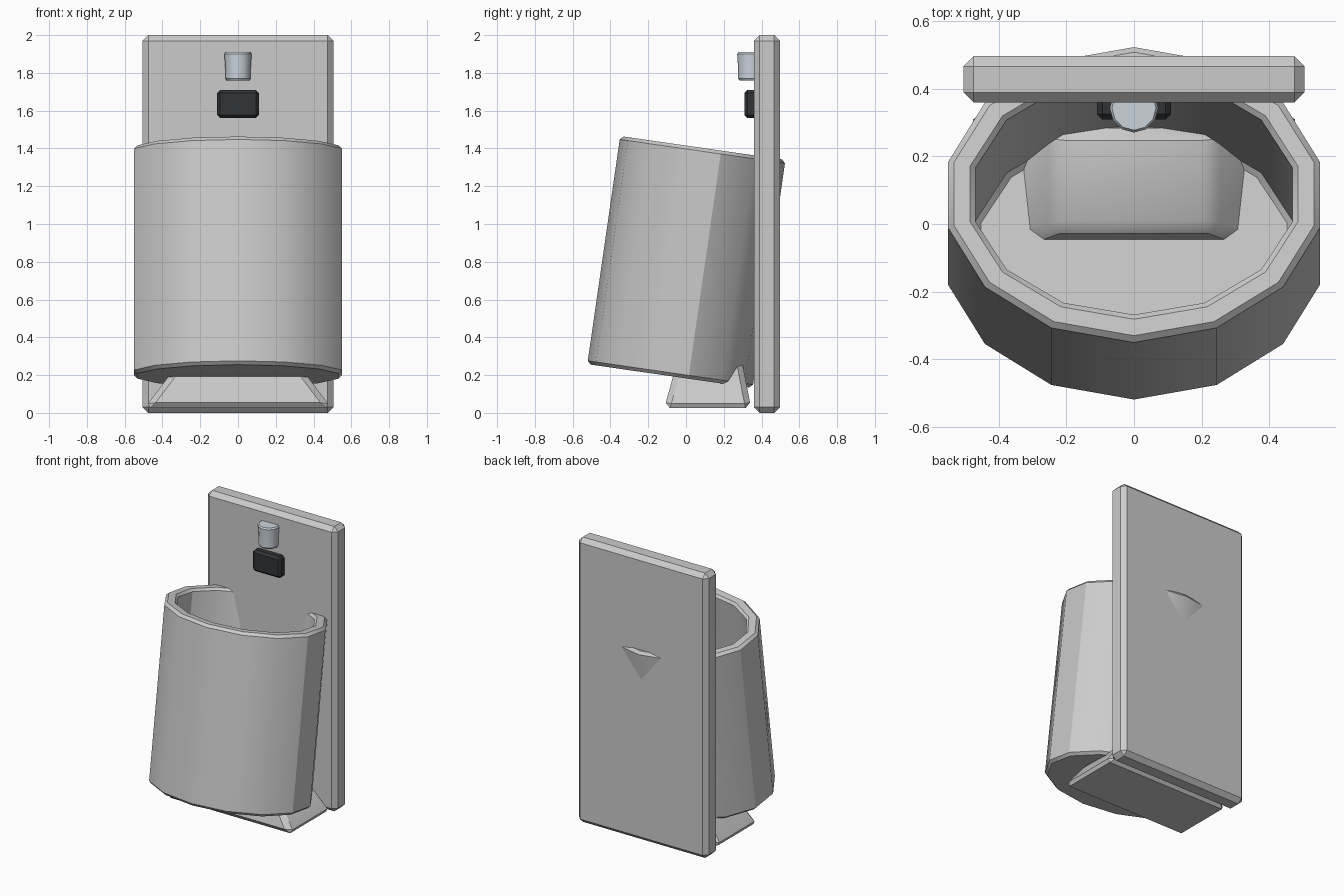
import bpy, bmesh, math
from mathutils import Matrix

if "Cube" in bpy.data.objects:
    bpy.data.objects.remove(bpy.data.objects["Cube"])


def finish(name, bm, color=None, bevel=0):
    bmesh.ops.recalc_face_normals(bm, faces=bm.faces)
    if bevel:
        bmesh.ops.bevel(bm, geom=bm.edges[:], offset=bevel, segments=1,
                        profile=0.5, affect='EDGES')
    mesh = bpy.data.meshes.new(name)
    bm.to_mesh(mesh)
    bm.free()
    ob = bpy.data.objects.new(name, mesh)
    bpy.context.collection.objects.link(ob)
    if color:
        mat = bpy.data.materials.new(name + "_material")
        mat.diffuse_color = (*color, 1)
        mat.use_nodes = True
        mat.node_tree.nodes["Principled BSDF"].inputs["Base Color"].default_value = mat.diffuse_color
        mesh.materials.append(mat)
    bpy.ops.object.select_all(action='DESELECT')
    ob.select_set(True)
    bpy.context.view_layer.objects.active = ob
    bpy.ops.object.shade_smooth_by_angle(angle=math.radians(30))
    return ob


def frustum_box(name, z0, z1, low, high, bevel, color=None):
    """Box between two rectangles, each (half width, y min, y max)."""
    bm = bmesh.new()
    bmesh.ops.create_cube(bm, size=2)
    for v in bm.verts:
        half, y0, y1 = high if v.co.z > 0 else low
        v.co = (v.co.x * half, y1 if v.co.y > 0 else y0, z1 if v.co.z > 0 else z0)
    return finish(name, bm, color, bevel)


def lathe(name, sides, profile, matrix, color=None):
    """Elliptical rings (rx, ry, z) joined in order, capped at both ends."""
    bm = bmesh.new()
    rings = []
    for rx, ry, z in profile:
        rings.append([bm.verts.new((rx * math.sin(i * math.tau / sides),
                                    -ry * math.cos(i * math.tau / sides), z))
                      for i in range(sides)])
    for a, b in zip(rings, rings[1:]):
        for i in range(sides):
            j = (i + 1) % sides
            bm.faces.new((a[i], a[j], b[j], b[i]))
    bm.faces.new(rings[0])
    bm.faces.new(rings[-1])
    bm.transform(matrix)
    return finish(name, bm, color)


# Wall plate and the tapered foot that pokes through the bowl floor
frustum_box("back_plate", 0, 2, (0.505, 0.36, 0.497), (0.505, 0.36, 0.497), 0.03)
frustum_box("foot", 0.025, 0.37, (0.495, -0.115, 0.345), (0.235, -0.02, 0.278), 0.03)

# Tilted oval bowl: (inset from outer wall, height), outside then inside
wall = [(0.018, 0), (0, 0.018), (0, 1.202), (0.018, 1.22), (0.067, 1.22),
        (0.083, 1.204), (0.083, 0.105), (0.1, 0.088)]
tilt = Matrix.Translation((0, -0.085, 0.195)) @ Matrix.Rotation(math.radians(-8.2), 4, 'X')
lathe("bowl", 14, [(0.565 - d, 0.442 - d, z) for d, z in wall], tilt)

# Dark sensor panel
frustum_box("sensor_panel", 1.56, 1.71, (0.11, 0.31, 0.39), (0.11, 0.31, 0.39),
            0.016, (0.03, 0.035, 0.04))

# Pale flush knob
knob = [(0.06, 1.76), (0.067, 1.77), (0.067, 1.82), (0.072, 1.9), (0.065, 1.91)]
lathe("flush_knob", 12, [(r, r, z) for r, z in knob],
      Matrix.Translation((0, 0.343, 0)), (0.6, 0.66, 0.72))
